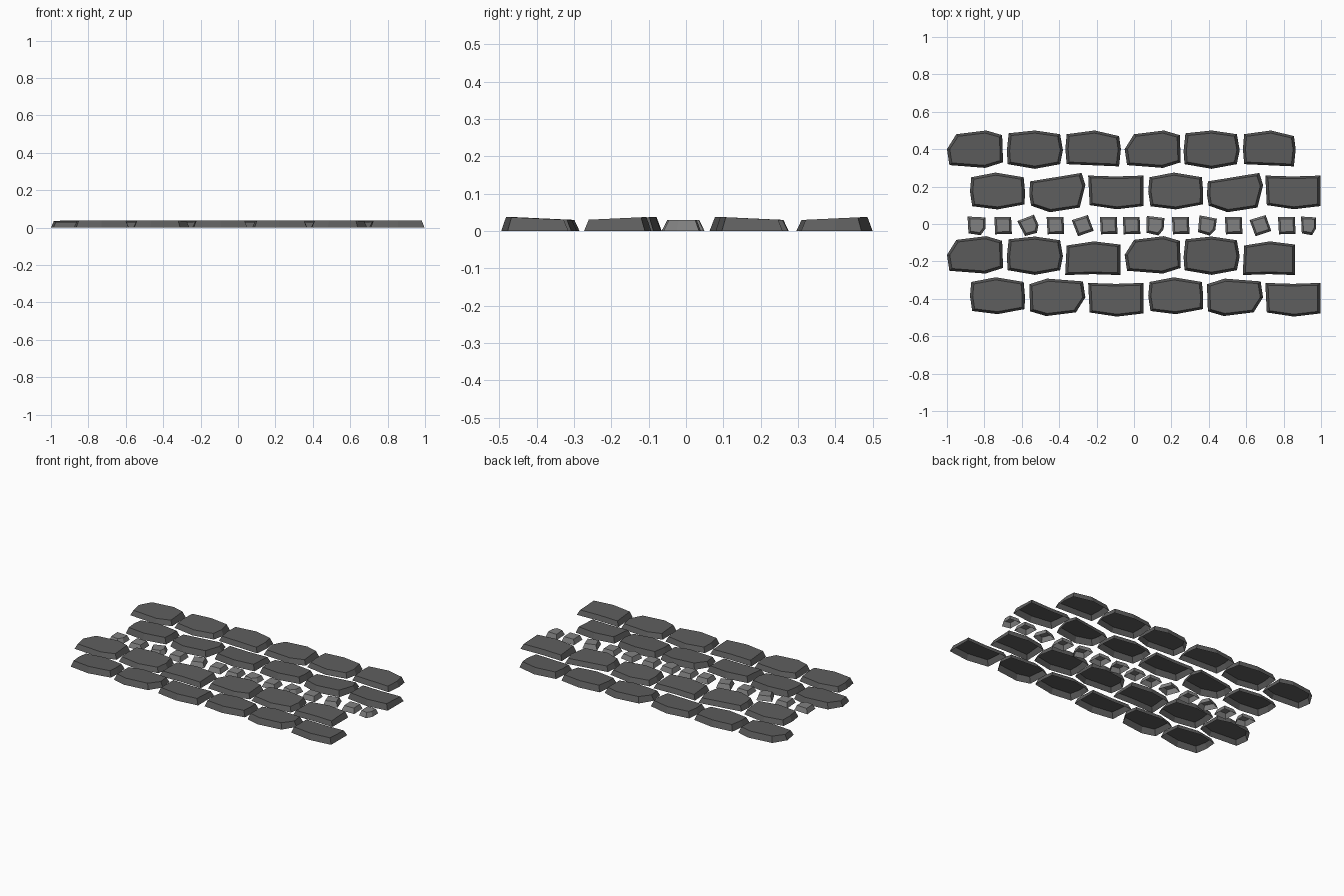
import bpy, bmesh
from math import radians, cos, sin

if "Cube" in bpy.data.objects:
    bpy.data.objects.remove(bpy.data.objects["Cube"])

def material(name, v):
    m = bpy.data.materials.new(name)
    m.diffuse_color = (v, v, v, 1)
    m.use_nodes = True
    m.node_tree.nodes["Principled BSDF"].inputs["Base Color"].default_value = m.diffuse_color
    return m

dark = material("dark_stone", 0.11)
light = material("light_stone", 0.22)

# Base outlines of the slabs, around their own centres
SLABS = {
    "A": [(-.15, 0), (-.10, .08), (.06, .10), (.145, .075), (.15, -.07), (.055, -.10), (-.137, -.085)],
    "B": [(-.15, -.01), (-.14, .085), (0, .10), (.135, .08), (.15, -.005), (.135, -.08), (0, -.105), (-.145, -.08)],
    "C": [(-.147, 0), (-.14, .08), (.01, .10), (.14, .07), (.15, 0), (.14, -.092), (-.14, -.08)],
    "D": [(-.147, 0), (-.14, .075), (-.01, .10), (.14, .075), (.147, 0), (.145, -.07), (0, -.097), (-.135, -.08)],
    "E": [(-.15, -.01), (-.145, .06), (.13, .105), (.15, .04), (.12, -.08), (-.04, -.105), (-.14, -.07)],
    "F": [(-.148, .088), (0, .083), (.147, .088), (.147, -.075), (.005, -.092), (-.14, -.07)],
}
PEBBLE = [(-.05, .045), (.045, .04), (.045, -.02), (.02, -.055), (-.045, -.045)]
SQUARE = [(-.047, .042), (.043, .042), (.047, -.048), (-.042, -.05)]

def stone(name, outline, x, y, height, tilt, inset, mat, sx=1, sy=1, turn=0):
    """Open-bottomed block with sloping sides and a tilted flat top."""
    c, s = cos(radians(turn)), sin(radians(turn))
    pts = [(px * sx * c - py * sy * s, px * sx * s + py * sy * c) for px, py in outline]
    if sx * sy > 0:                      # outlines run clockwise
        pts.reverse()
    bm = bmesh.new()
    low = [bm.verts.new((px, py, 0)) for px, py in pts]
    top = [bm.verts.new((px * inset[0], py * inset[1], height + tilt * py)) for px, py in pts]
    n = len(pts)
    for i in range(n):
        j = (i + 1) % n
        bm.faces.new((low[i], low[j], top[j], top[i]))
    bm.faces.new(top)
    me = bpy.data.meshes.new(name)
    bm.to_mesh(me)
    bm.free()
    me.materials.append(mat)
    ob = bpy.data.objects.new(name, me)
    ob.location = (x, y, 0)
    bpy.context.collection.objects.link(ob)

# Slab rows: y, tilt, x centres, repeating (shape, flip x, flip y, y nudge)
even = [-.85, -.53, -.22, .10, .415, .722]
odd = [-.73, -.41, -.097, .223, .54, .85]
rows = [
    (.40, .04, even, [("A", 1, 1, 0), ("B", 1, 1, 0), ("C", 1, 1, 0)]),
    (.175, -.04, odd, [("D", 1, 1, 0), ("E", 1, 1, -.007), ("F", 1, 1, -.004)]),
    (-.167, .04, even, [("A", 1, 1, .002), ("B", 1, 1, 0), ("F", 1, -1, -.018)]),
    (-.385, -.04, odd, [("D", 1, 1, 0), ("A", -1, -1, -.007), ("F", 1, 1, -.018)]),
]
for r, (y, tilt, xs, kinds) in enumerate(rows):
    for i, x in enumerate(xs):
        kind, fx, fy, dy = kinds[i % 3]
        w = .95 if (i == 5 and xs is even) else 1
        stone(f"slab_{r + 1}_{i + 1}", SLABS[kind], x, y + dy, .034, tilt, (.9, .86), dark, fx * w, fy)

# Middle line of small stones: x, rotation, shape
pebbles = [(-.84, 0, PEBBLE), (-.70, 0, SQUARE), (-.56, 24, PEBBLE), (-.42, 0, SQUARE), (-.275, 18, SQUARE),
           (-.135, 0, SQUARE), (-.013, 0, SQUARE), (.115, -4, PEBBLE), (.25, 0, SQUARE), (.393, -8, PEBBLE),
           (.533, 0, SQUARE), (.675, 17, SQUARE), (.817, 0, SQUARE), (.935, 0, PEBBLE)]
for i, (x, turn, shape) in enumerate(pebbles):
    stone(f"small_stone_{i + 1}", shape, x, -.005, .03, 0, (.76, .74), light,
          .84 if i == 13 else 1, 1, turn)
